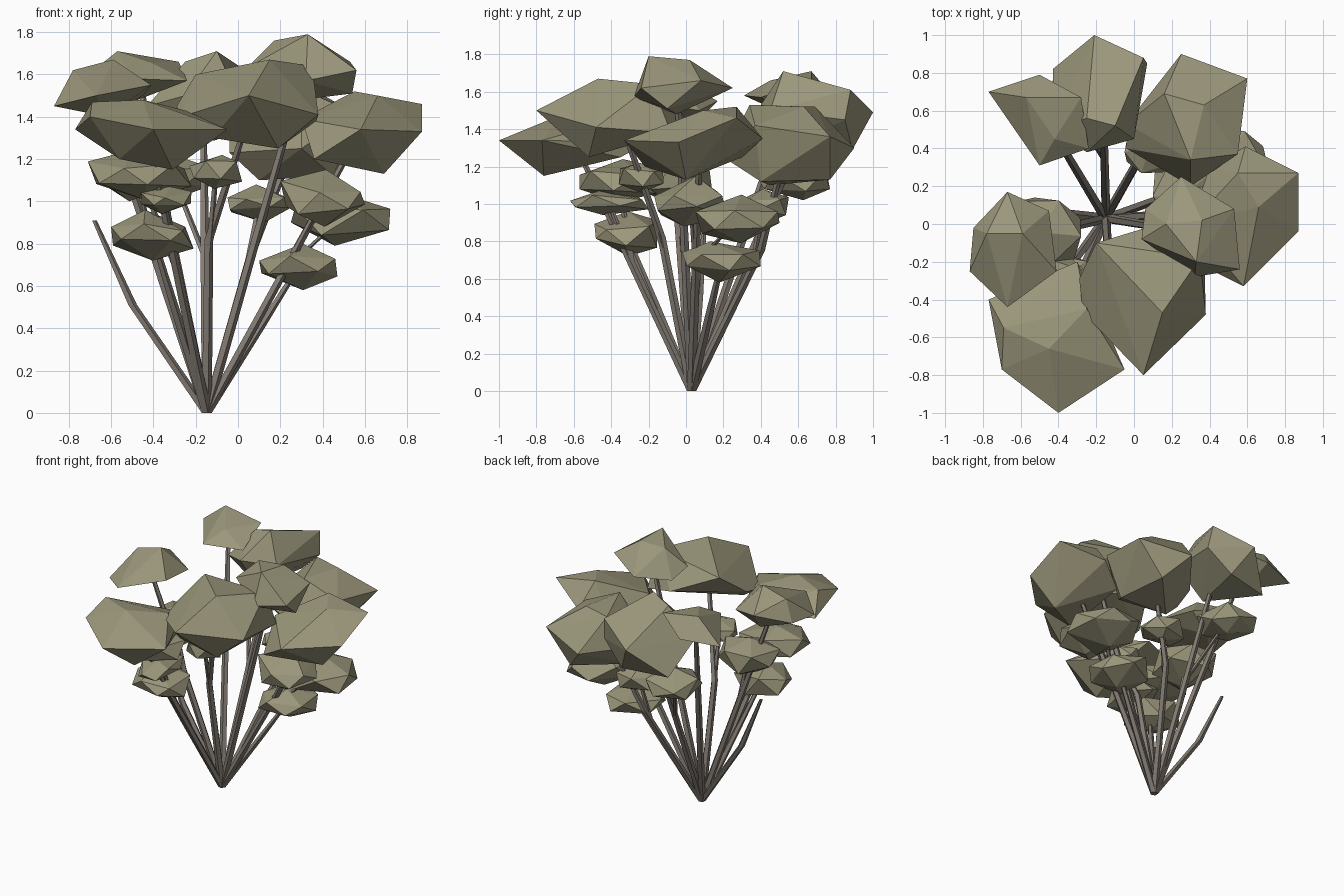
import bpy, bmesh, math, random
from mathutils import Vector

cube = bpy.data.objects.get("Cube")
if cube:
    bpy.data.objects.remove(cube, do_unlink=True)


def material(name, colour):
    mat = bpy.data.materials.new(name)
    mat.use_nodes = True
    mat.diffuse_color = (*colour, 1)
    mat.node_tree.nodes["Principled BSDF"].inputs["Base Color"].default_value = (*colour, 1)
    return mat


LEAF = material("olive leaf", (0.33, 0.31, 0.2))
BARK = material("grey brown bark", (0.23, 0.2, 0.172))
ROOT = Vector((-0.15, 0.03, 0.0))


def finish(name, bm, mat):
    bmesh.ops.recalc_face_normals(bm, faces=bm.faces)
    mesh = bpy.data.meshes.new(name)
    bm.to_mesh(mesh)
    bm.free()
    mesh.materials.append(mat)
    obj = bpy.data.objects.new(name, mesh)
    bpy.context.collection.objects.link(obj)


def faceted_hull(name, points):
    """Flat-faced foliage wrapped around its corners."""
    bm = bmesh.new()
    bmesh.ops.convex_hull(bm, input=[bm.verts.new(p) for p in points])
    loose = [v for v in bm.verts if not v.link_faces]
    bmesh.ops.delete(bm, geom=loose, context='VERTS')
    finish(name, bm, LEAF)


def clump_points(low, high, tip, rng):
    """Two staggered rings of five with a top and a base, fitted into a box."""
    points = [Vector((rng.uniform(-0.25, 0.25), rng.uniform(-0.25, 0.25), s)) for s in (1, -1)]
    for ring, height in enumerate((0.4, -0.4)):
        for i in range(5):
            a = math.radians(tip + 72 * i + 36 * ring) + rng.uniform(-0.15, 0.15)
            r = rng.uniform(0.85, 1)
            points.append(Vector((r * math.cos(a), r * math.sin(a), height + rng.uniform(-0.25, 0.25))))
    for axis in range(3):
        least = min(p[axis] for p in points)
        most = max(p[axis] for p in points)
        for p in points:
            p[axis] = low[axis] + (p[axis] - least) / (most - least) * (high[axis] - low[axis])
    return points


def branch(name, path, radii, sides=5):
    """Tapered bent stem through the path points."""
    bm = bmesh.new()
    rings = []
    for centre, radius in zip(path, radii):
        rings.append([bm.verts.new(centre + Vector((radius * math.cos(math.tau * i / sides),
                                                    radius * math.sin(math.tau * i / sides), 0)))
                      for i in range(sides)])
    for a, b in zip(rings, rings[1:]):
        for i in range(sides):
            j = (i + 1) % sides
            bm.faces.new((a[i], a[j], b[j], b[i]))
    bm.faces.new(rings[0])
    bm.faces.new(rings[-1])
    finish(name, bm, BARK)


def middle(points):
    return sum((Vector(p) for p in points), Vector()) / len(points)


def main_stem(name, end, bend=None):
    """Stem from the root with one bend; returns the point where twigs fork off."""
    bend = Vector(bend) if bend else ROOT.lerp(end, 0.57)
    branch(name + "_branch", (ROOT, bend, end), (0.026, 0.023, 0.015))
    return ROOT.lerp(bend, 0.88)


forks = {}


def crown(name, *corners, bend=None):
    faceted_hull(name + "_crown", corners)
    forks[name] = main_stem(name, middle(corners), bend)


# Large crowns, each wrapped around its main corners
crown("back", (-0.1, 0.52, 1.71), (0.05, 0.88, 1.61), (-0.21, 1, 1.49), (0.07, 0.85, 1.45),
      (0, 0.45, 1.5), (-0.25, 0.38, 1.5), (-0.43, 0.82, 1.28), (-0.43, 0.5, 1.45),
      (-0.25, 0.56, 1.66), (-0.1, 0.89, 1.29), (-0.18, 0.5, 1.28))
crown("back_right", (-0.57, 0.67, 1.71), (-0.77, 0.7, 1.55), (-0.5, 0.79, 1.57),
      (-0.28, 0.67, 1.66), (-0.24, 0.4, 1.57), (-0.5, 0.31, 1.58), (-0.5, 0.55, 1.47),
      (-0.42, 0.45, 1.66))
crown("back_left", (0.25, 0.9, 1.3), (0.6, 0.77, 1.36), (0.55, 0.37, 1.42), (0.3, 0.2, 1.25),
      (0.3, 0.34, 1.53), (0.37, 0.63, 1.52), (0.16, 0.69, 1.52), (-0.04, 0.4, 1.23),
      (-0.04, 0.53, 1.3), (0.4, 0.77, 1.13), (0.1, 0.45, 1.1), (0.45, 0.4, 1.12),
      bend=(0.06, 0.4, 0.75))
crown("left", (0.58, -0.33, 1.34), (0.87, -0.04, 1.33), (0.87, 0.27, 1.46), (0.59, 0.41, 1.35),
      (0.55, 0.27, 1.52), (0.66, 0.09, 1.5), (0.69, 0, 1.13), (0.36, -0.22, 1.2),
      (0.3, 0, 1.39), (0.4, 0.3, 1.25))
crown("top", (0.33, -0.2, 1.79), (0.36, 0.02, 1.77), (0.17, 0, 1.76), (0.25, 0.25, 1.62),
      (0.53, 0.08, 1.66), (0.56, -0.24, 1.62), (0.32, -0.28, 1.57), (0.04, -0.08, 1.63),
      (0.06, 0.08, 1.58), (0.3, -0.05, 1.48), (0.54, -0.1, 1.51))
crown("front", (0.05, -0.8, 1.5), (0.15, -0.47, 1.67), (0.35, -0.18, 1.64), (0.38, -0.48, 1.41),
      (0.19, -0.52, 1.25), (-0.12, -0.5, 1.3), (-0.27, -0.47, 1.4), (-0.2, -0.1, 1.6),
      (-0.29, -0.29, 1.45), (0.13, 0, 1.45), (0.37, -0.08, 1.38), bend=(-0.14, -0.13, 0.82))
crown("front_right", (-0.4, -1, 1.34), (-0.05, -0.77, 1.34), (-0.7, -0.77, 1.4),
      (-0.69, -0.55, 1.47), (-0.25, -0.45, 1.43), (-0.45, -0.66, 1.48), (-0.31, -0.76, 1.15),
      (-0.56, -0.7, 1.2), (-0.77, -0.4, 1.34), (-0.3, -0.2, 1.33), (-0.25, -0.35, 1.25))
crown("right", (-0.59, -0.05, 1.67), (-0.67, 0.17, 1.55), (-0.45, 0.07, 1.5), (-0.41, -0.25, 1.55),
      (-0.67, -0.44, 1.5), (-0.87, -0.25, 1.45), (-0.78, -0.05, 1.62), (-0.85, -0.02, 1.47),
      (-0.62, 0.02, 1.4))

# Small clumps: name, lowest corner, highest corner, tip angle, stem they fork from
clumps = [
    ("right_front", (-0.71, -0.57, 1.01), (-0.22, -0.15, 1.24), 180, "front_right"),
    ("right_inner", (-0.68, -0.22, 1.00), (-0.28, 0.14, 1.26), 60, "right"),
    ("low_right", (-0.60, -0.49, 0.72), (-0.21, -0.15, 0.96), 180, None),
    ("small_right", (-0.46, -0.62, 0.94), (-0.22, -0.20, 1.07), -90, "front_right"),
    ("left_inner", (0.20, -0.17, 0.88), (0.60, 0.22, 1.15), 200, "left"),
    ("outer_left", (0.25, 0.05, 0.79), (0.72, 0.50, 1.05), 0, "left"),
    ("low_left", (0.10, -0.02, 0.58), (0.47, 0.40, 0.80), -30, None),
    ("inner_back", (-0.05, 0.27, 0.90), (0.25, 0.55, 1.08), 180, "back_left"),
    ("inner_front", (-0.23, -0.36, 1.06), (0.02, -0.12, 1.22), 180, "front"),
    ("back_low", (-0.48, 0.38, 1.02), (-0.14, 0.77, 1.22), 120, "back"),
]
rng = random.Random(21)
for name, low, high, tip, parent in clumps:
    faceted_hull(name + "_clump", clump_points(low, high, tip, rng))
    end = middle((low, high))
    if parent:
        branch(name + "_twig", (forks[parent], end), (0.017, 0.013))
    else:
        main_stem(name, end)

# Bare branch on the right
branch("bare_branch", (ROOT, Vector((-0.50, 0.07, 0.51)), Vector((-0.68, 0.10, 0.91))),
       (0.026, 0.023, 0.012))
